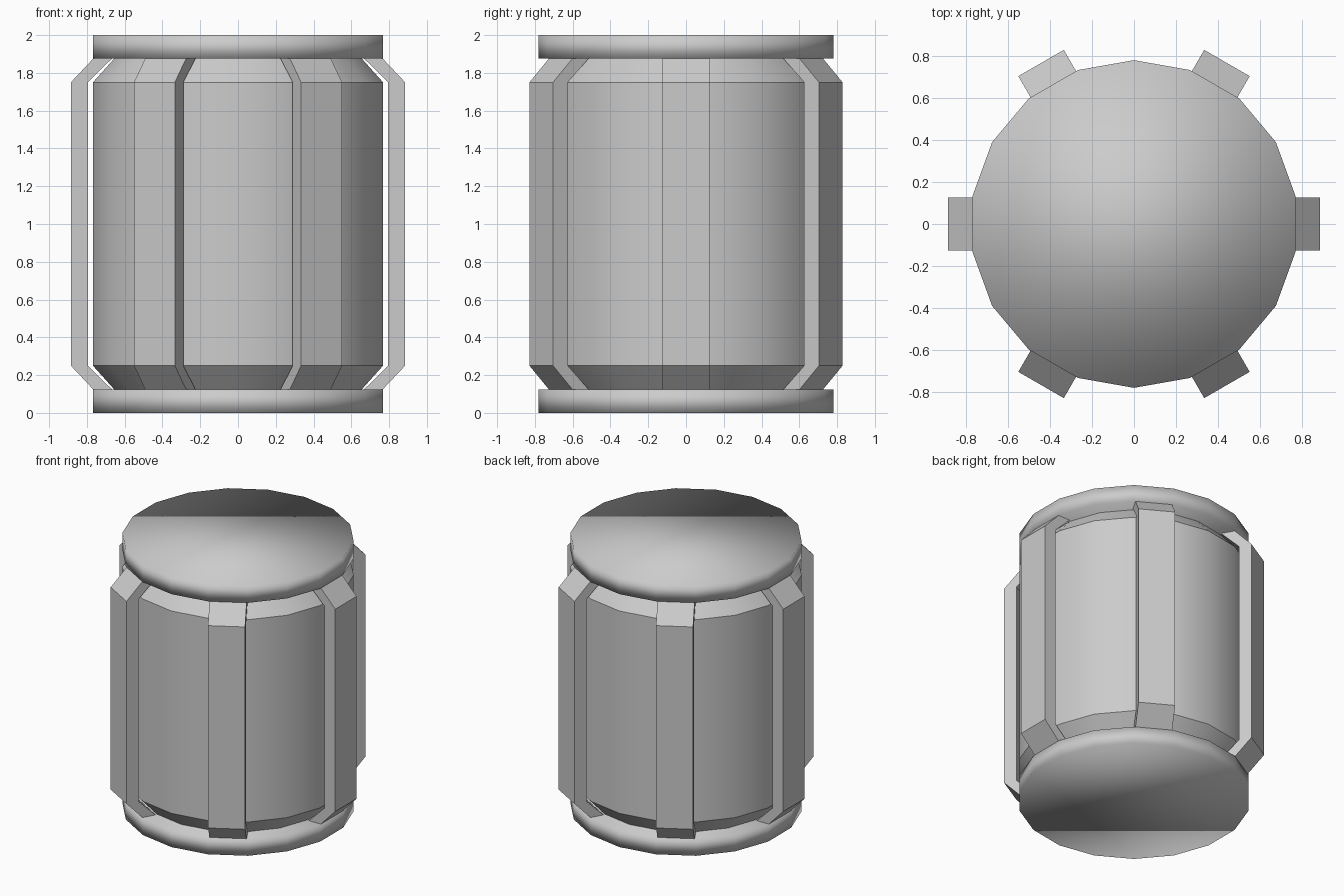
import bpy, bmesh, math

if "Cube" in bpy.data.objects:
    bpy.data.objects.remove(bpy.data.objects["Cube"])

SIDES = 18
OFFSET = math.radians(10)   # puts a flat facet behind every rib


def finish(name, bm, smooth=None):
    bmesh.ops.recalc_face_normals(bm, faces=bm.faces)
    me = bpy.data.meshes.new(name)
    bm.to_mesh(me)
    bm.free()
    ob = bpy.data.objects.new(name, me)
    bpy.context.collection.objects.link(ob)
    if smooth == "all":
        for p in me.polygons:
            p.use_smooth = True
    elif smooth == "angle":
        bpy.ops.object.select_all(action='DESELECT')
        ob.select_set(True)
        bpy.context.view_layer.objects.active = ob
        bpy.ops.object.shade_smooth_by_angle(angle=math.radians(30))
    return ob


def lathe(name, profile, smooth):
    """Closed drum from (radius, z) rings."""
    bm = bmesh.new()
    rings = []
    for r, z in profile:
        rings.append([bm.verts.new((r * math.cos(OFFSET + 2 * math.pi * i / SIDES),
                                    r * math.sin(OFFSET + 2 * math.pi * i / SIDES), z))
                      for i in range(SIDES)])
    for a, b in zip(rings, rings[1:]):
        for i in range(SIDES):
            j = (i + 1) % SIDES
            bm.faces.new((a[i], a[j], b[j], b[i]))
    bm.faces.new(rings[0][::-1])
    bm.faces.new(rings[-1])
    return finish(name, bm, smooth)


def rib(name, angle):
    """Bent bar: side profile in (radius, z), given a width, turned about z."""
    outer = [(0.767, 0.125), (0.885, 0.25), (0.885, 1.75), (0.767, 1.875)]
    inner = [(0.668, 0.125), (0.795, 0.25), (0.795, 1.75), (0.668, 1.875)]
    bm = bmesh.new()
    loops = []
    for (ro, z), (ri, _) in zip(outer, inner):
        loops.append([bm.verts.new(co) for co in
                      ((ro, -0.125, z), (ro, 0.125, z), (ri, 0.125, z), (ri, -0.125, z))])
    for a, b in zip(loops, loops[1:]):
        for i in range(4):
            j = (i + 1) % 4
            bm.faces.new((a[i], a[j], b[j], b[i]))
    bm.faces.new(loops[0][::-1])
    bm.faces.new(loops[-1])
    ob = finish(name, bm)
    ob.rotation_euler.z = angle
    return ob


# Barrel body with chamfered ends
lathe("body", [(0.666, 0.125), (0.78, 0.25), (0.78, 1.75), (0.666, 1.875)], "angle")

# End caps, fully smooth shaded
lathe("bottom_cap", [(0.78, 0.0), (0.78, 0.125)], "all")
lathe("top_cap", [(0.78, 1.875), (0.78, 2.0)], "all")

# Six ribs standing just clear of the body
for k in range(6):
    rib(f"rib_{k + 1}", k * math.pi / 3)
